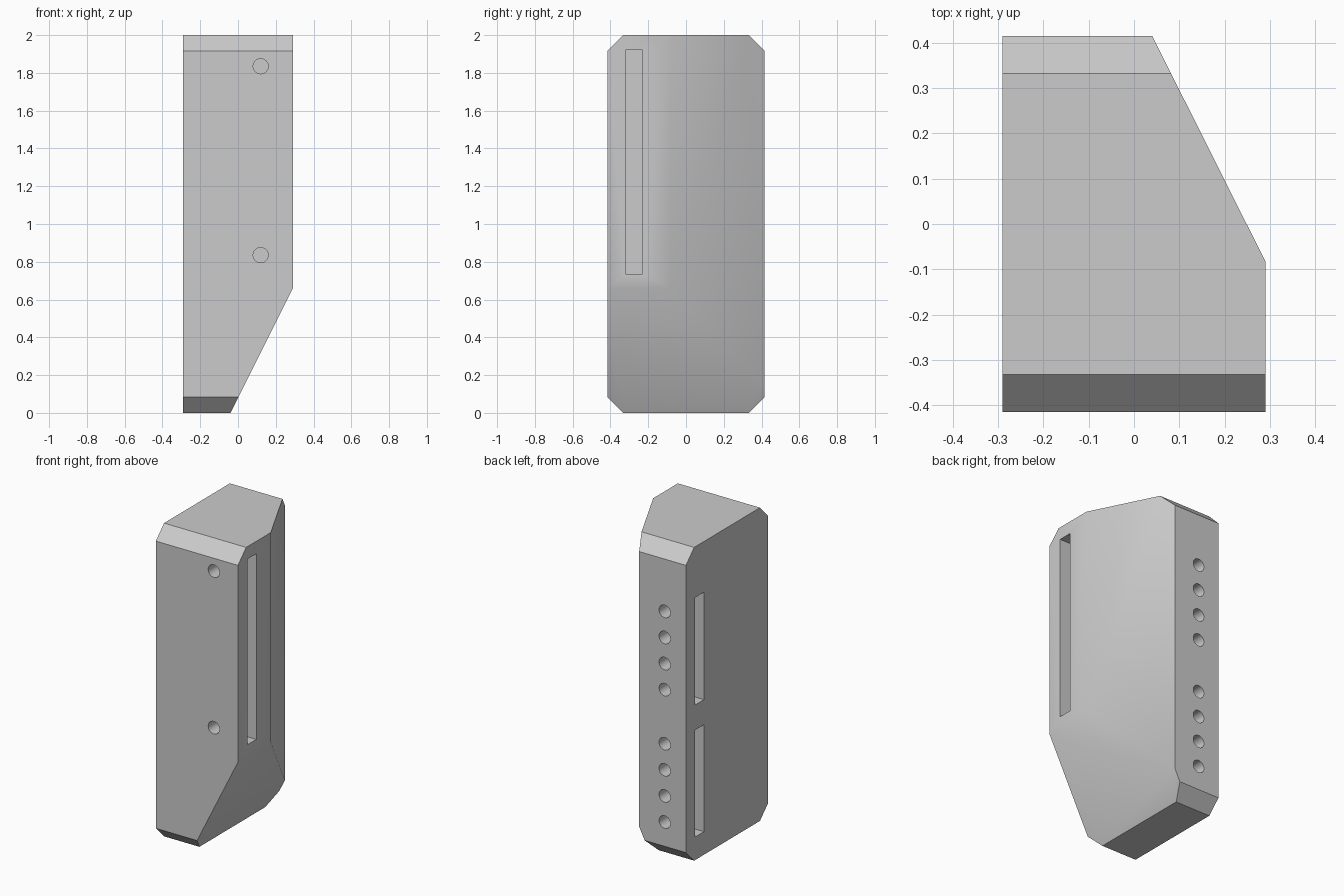
import bpy, bmesh
from math import pi, radians
from mathutils import Matrix, Vector

default = bpy.data.objects.get("Cube")
if default:
    bpy.data.objects.remove(default, do_unlink=True)

W, D, H = 0.29, 0.415, 2.0      # half width, half depth, height
CHAMFER = 0.083
SLOT_DEPTH = HOLE_DEPTH = 0.25
HOLE_RADIUS = 0.04

grey = bpy.data.materials.new("plain_grey")
grey.use_nodes = True
colour = (0.6, 0.6, 0.6, 1)
grey.diffuse_color = colour
grey.node_tree.nodes["Principled BSDF"].inputs["Base Color"].default_value = colour


def make_object(name, bm):
    bmesh.ops.recalc_face_normals(bm, faces=bm.faces)
    mesh = bpy.data.meshes.new(name)
    bm.to_mesh(mesh)
    bm.free()
    mesh.materials.append(grey)
    obj = bpy.data.objects.new(name, mesh)
    bpy.context.collection.objects.link(obj)
    return obj


def slice_off(bm, point, normal):
    """Remove everything beyond a plane and cap the cut."""
    geom = bm.verts[:] + bm.edges[:] + bm.faces[:]
    cut = bmesh.ops.bisect_plane(bm, geom=geom, plane_co=point,
                                 plane_no=Vector(normal).normalized(), clear_outer=True)
    edges = [e for e in cut["geom_cut"] if isinstance(e, bmesh.types.BMEdge)]
    bmesh.ops.contextual_create(bm, geom=edges)


def add_slot(bm, side, y, z_low, z_high):
    """Narrow pocket running in from the side face."""
    x_out, x_in = side * (W + 0.05), side * (W - SLOT_DEPTH)
    centre = Vector(((x_out + x_in) / 2, y, (z_low + z_high) / 2))
    size = (abs(x_out - x_in), 0.09, z_high - z_low)
    bmesh.ops.create_cube(bm, size=1,
                          matrix=Matrix.Translation(centre) @ Matrix.Diagonal((*size, 1)))


def add_hole(bm, side, x, z):
    """Round hole running in from the front (-1) or back (1)."""
    y = side * (D + 0.05 + D - HOLE_DEPTH) / 2
    bmesh.ops.create_cone(bm, cap_ends=True, segments=32, radius1=HOLE_RADIUS,
                          radius2=HOLE_RADIUS, depth=HOLE_DEPTH + 0.05,
                          matrix=Matrix.Translation((x, y, z)) @ Matrix.Rotation(pi / 2, 4, "X"))


# Block body: five-sided plan, extruded upwards
bm = bmesh.new()
plan = [(-W, -D), (W, -D), (W, -0.083), (0.04, D), (-W, D)]
base = bm.faces.new([bm.verts.new((x, y, 0)) for x, y in plan])
top = bmesh.ops.extrude_face_region(bm, geom=[base])
bmesh.ops.translate(bm, vec=(0, 0, H),
                    verts=[v for v in top["geom"] if isinstance(v, bmesh.types.BMVert)])
bmesh.ops.recalc_face_normals(bm, faces=bm.faces)

# Sloping underside, then chamfers front and back, top and bottom
slice_off(bm, (-0.04, 0, 0), (2, 0, -1))
for side in (-1, 1):
    slice_off(bm, (0, side * (D - CHAMFER), H), (0, side, 1))
    slice_off(bm, (0, side * (D - CHAMFER), 0), (0, side, -1))
body = make_object("block_body", bm)

# Slots: one long on the slanted side, two on the flat side
slots = bmesh.new()
add_slot(slots, 1, -0.275, 0.735, 1.92)
add_slot(slots, -1, 0.278, 0.99, 1.676)
add_slot(slots, -1, 0.278, 0.147, 0.83)

# Holes: two in front, two rows of four behind
holes = bmesh.new()
for z in (0.835, 1.835):
    add_hole(holes, -1, 0.12, z)
for first in (0.238, 1.083):
    for i in range(4):
        add_hole(holes, 1, -0.14, first + i / 6)

# Cut the pockets into the body
bpy.context.view_layer.objects.active = body
for cutter in (make_object("slot_cutter", slots), make_object("hole_cutter", holes)):
    cutter.hide_render = True
    mod = body.modifiers.new(cutter.name, "BOOLEAN")
    mod.operation = "DIFFERENCE"
    mod.solver = "EXACT"
    mod.object = cutter
    bpy.ops.object.modifier_apply(modifier=mod.name)
    bpy.data.objects.remove(cutter, do_unlink=True)

# Smooth the shallow corners, keep the rest crisp
bpy.ops.object.select_all(action="DESELECT")
body.select_set(True)
bpy.ops.object.shade_smooth_by_angle(angle=radians(40))
